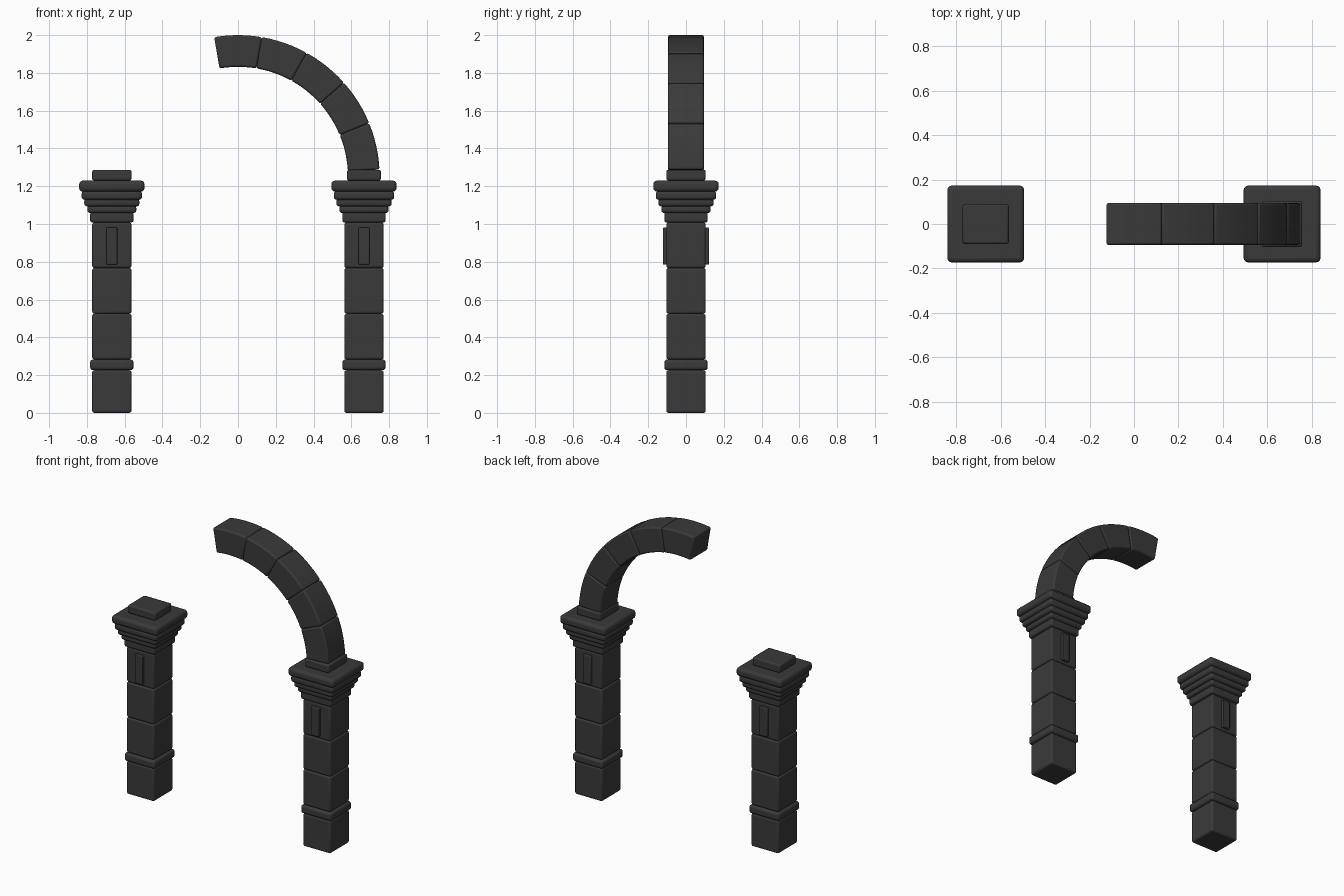
import bpy, bmesh, math

if "Cube" in bpy.data.objects:
    bpy.data.objects.remove(bpy.data.objects["Cube"])

stone = bpy.data.materials.new("dark_stone")
stone.diffuse_color = (0.042, 0.042, 0.042, 1)
stone.use_nodes = True
stone.node_tree.nodes["Principled BSDF"].inputs["Base Color"].default_value = stone.diffuse_color


def finish(name, bm, bevel, segments=2):
    bmesh.ops.recalc_face_normals(bm, faces=bm.faces)
    me = bpy.data.meshes.new(name)
    bm.to_mesh(me)
    bm.free()
    me.materials.append(stone)
    ob = bpy.data.objects.new(name, me)
    bpy.context.collection.objects.link(ob)
    mod = ob.modifiers.new("bevel", 'BEVEL')
    mod.width, mod.segments = bevel, segments
    mod.limit_method, mod.angle_limit = 'ANGLE', math.radians(40)
    bpy.ops.object.select_all(action='DESELECT')
    ob.select_set(True)
    bpy.context.view_layer.objects.active = ob
    bpy.ops.object.shade_smooth_by_angle(angle=math.radians(40))
    return ob


def box(name, x, hx, hy, z0, z1, bevel, segments=2):
    bm = bmesh.new()
    bmesh.ops.create_cube(bm, size=1)
    for v in bm.verts:
        v.co.x = x + v.co.x * 2 * hx
        v.co.y *= 2 * hy
        v.co.z = (z0 + z1) / 2 + v.co.z * (z1 - z0)
    return finish(name, bm, bevel, segments)


# Stacked column parts: name, half width, bottom, top, edge rounding
LAYERS = [
    ("base_block", 0.104, 0.0, 0.226, 0.012),
    ("base_band", 0.115, 0.226, 0.283, 0.016),
    ("shaft_block_lower", 0.104, 0.283, 0.525, 0.012),
    ("shaft_block_middle", 0.104, 0.525, 0.767, 0.012),
    ("shaft_block_upper", 0.104, 0.767, 1.008, 0.012),
    ("capital_neck", 0.115, 1.008, 1.063, 0.012),
    ("capital_step_1", 0.130, 1.058, 1.098, 0.015),
    ("capital_step_2", 0.146, 1.093, 1.135, 0.015),
    ("capital_step_3", 0.160, 1.128, 1.175, 0.016),
    ("capital_slab", 0.173, 1.171, 1.230, 0.020),
]

for side, x in (("left", -0.668), ("right", 0.667)):
    for name, h, z0, z1, bev in LAYERS:
        box(f"{side}_{name}", x, h, h, z0, z1, bev, 3)
    # raised panel showing on front and back of the upper block
    box(f"{side}_panel", x, 0.029, 0.122, 0.785, 0.981, 0.005)
    # springer block, turned a quarter on the right column
    hx, hy = (0.104, 0.090) if side == "left" else (0.090, 0.104)
    box(f"{side}_springer", x, hx, hy, 1.230, 1.287, 0.010)

# Broken arch: five curved wedge stones, from crown to right column
CENTRE_Z, R_IN, R_OUT, HALF_Y, CUTS = 1.25, 0.582, 0.75, 0.095, 6
STEP = math.radians(19.35)
for i in range(5):
    bm = bmesh.new()
    rings = []
    for k in range(CUTS + 1):
        a = STEP * (i - 0.5 + k / CUTS)
        rings.append([bm.verts.new((r * math.sin(a), y, CENTRE_Z + r * math.cos(a)))
                      for r, y in ((R_IN, -HALF_Y), (R_OUT, -HALF_Y),
                                   (R_OUT, HALF_Y), (R_IN, HALF_Y))])
    for a, b in zip(rings, rings[1:]):
        for j in range(4):
            n = (j + 1) % 4
            bm.faces.new((a[j], a[n], b[n], b[j]))
    bm.faces.new(rings[0])
    bm.faces.new(rings[-1])
    finish(f"arch_stone_{i + 1}", bm, 0.010)
